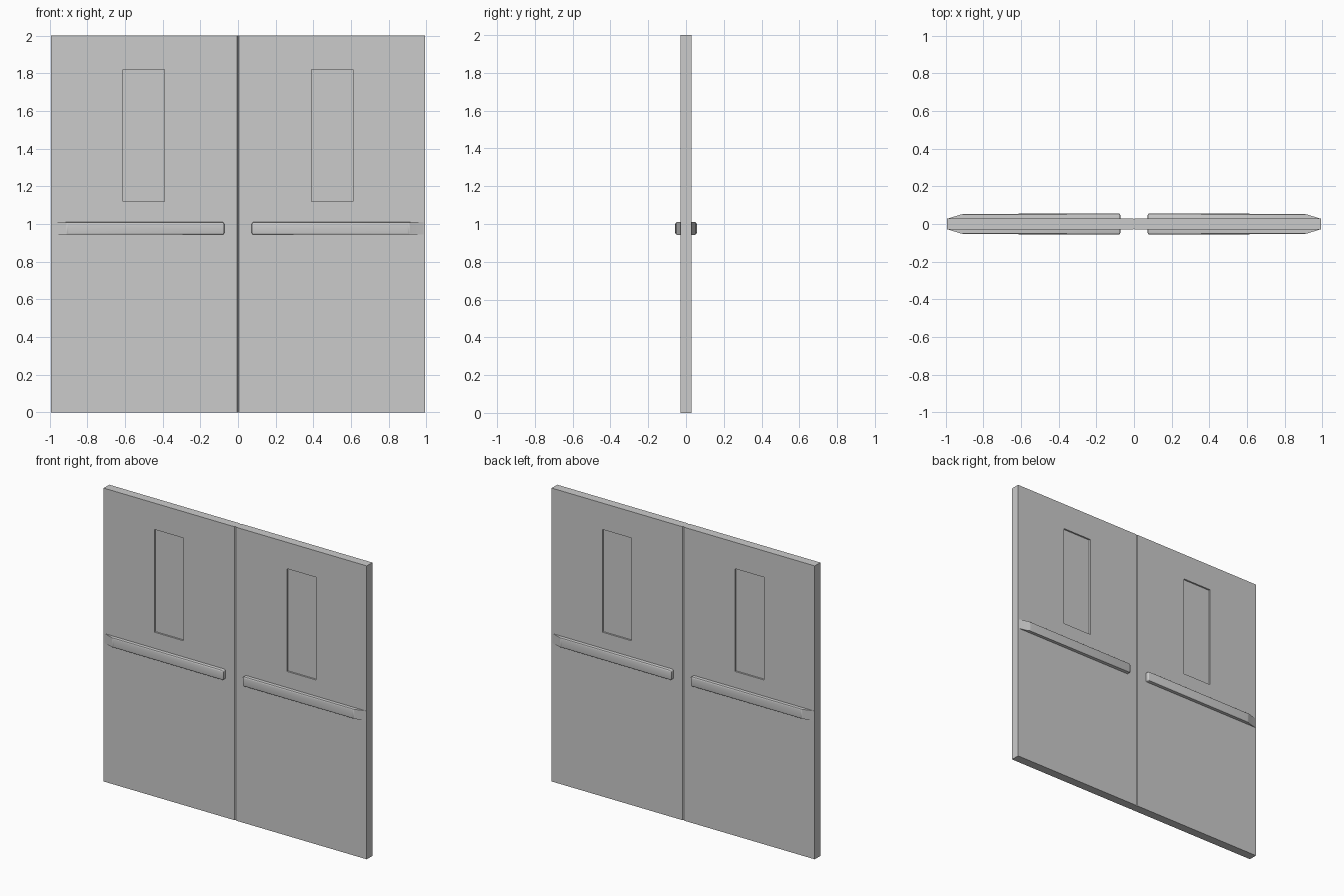
import bpy, bmesh
from mathutils import Matrix

if "Cube" in bpy.data.objects:
    bpy.data.objects.remove(bpy.data.objects["Cube"])

HALF_W, HALF_T = 0.992, 0.03            # leaf width, half thickness
WX, WZ = (0.39, 0.61), (1.12, 1.82)     # window limits


def finish(name, bm, axes):
    """Turn a bmesh into a mirrored, sharp-edged smooth object."""
    bmesh.ops.recalc_face_normals(bm, faces=bm.faces)
    me = bpy.data.meshes.new(name)
    bm.to_mesh(me)
    bm.free()
    ob = bpy.data.objects.new(name, me)
    bpy.context.collection.objects.link(ob)
    mod = ob.modifiers.new("mirror", 'MIRROR')
    mod.use_axis = axes
    mod.use_mirror_merge = False
    bpy.ops.object.select_all(action='DESELECT')
    ob.select_set(True)
    bpy.context.view_layer.objects.active = ob
    bpy.ops.object.shade_smooth_by_angle(angle=0.5)
    return ob


# Door leaves: slab with eased meeting edge and shallow window recesses
bm = bmesh.new()
bmesh.ops.create_cube(bm, size=1, matrix=Matrix.Translation((HALF_W / 2, 0, 1))
                      @ Matrix.Diagonal((HALF_W, 2 * HALF_T, 2, 1)))
inner = [e for e in bm.edges if all(v.co.x < 0.01 for v in e.verts)
         and abs(e.verts[0].co.z - e.verts[1].co.z) > 1]
bmesh.ops.bevel(bm, geom=inner, offset=0.006, segments=1, affect='EDGES')
for axis, limits in (((1, 0, 0), WX), ((0, 0, 1), WZ)):
    for d in limits:
        bmesh.ops.bisect_plane(bm, geom=bm.verts[:] + bm.edges[:] + bm.faces[:],
                               plane_co=[a * d for a in axis], plane_no=axis)
bm.normal_update()
panes = []
for f in bm.faces:
    c = f.calc_center_median()
    if abs(f.normal.y) > 0.9 and WX[0] < c.x < WX[1] and WZ[0] < c.z < WZ[1]:
        panes.append(f)
bmesh.ops.inset_individual(bm, faces=panes, thickness=0.001, depth=-0.01)
finish("door_leaves", bm, (True, False, False))

# Push bars: plan profile with a tapered hinge end, extruded upward and bevelled
profile = [(0.073, -0.02), (0.073, -0.057), (0.91, -0.053),
           (0.985, -0.03), (0.985, -0.02)]
bm = bmesh.new()
face = bm.faces.new([bm.verts.new((x, y, 0.943)) for x, y in profile])
ext = bmesh.ops.extrude_face_region(bm, geom=[face])
bmesh.ops.translate(bm, vec=(0, 0, 0.067),
                    verts=[v for v in ext["geom"] if isinstance(v, bmesh.types.BMVert)])
bmesh.ops.recalc_face_normals(bm, faces=bm.faces)
outer = [e for e in bm.edges
         if min(v.co.y for v in e.verts) < -0.05 and max(v.co.x for v in e.verts) < 0.95]
bmesh.ops.bevel(bm, geom=outer, offset=0.01, segments=3, profile=0.5, affect='EDGES')
finish("push_bars", bm, (True, True, False))
